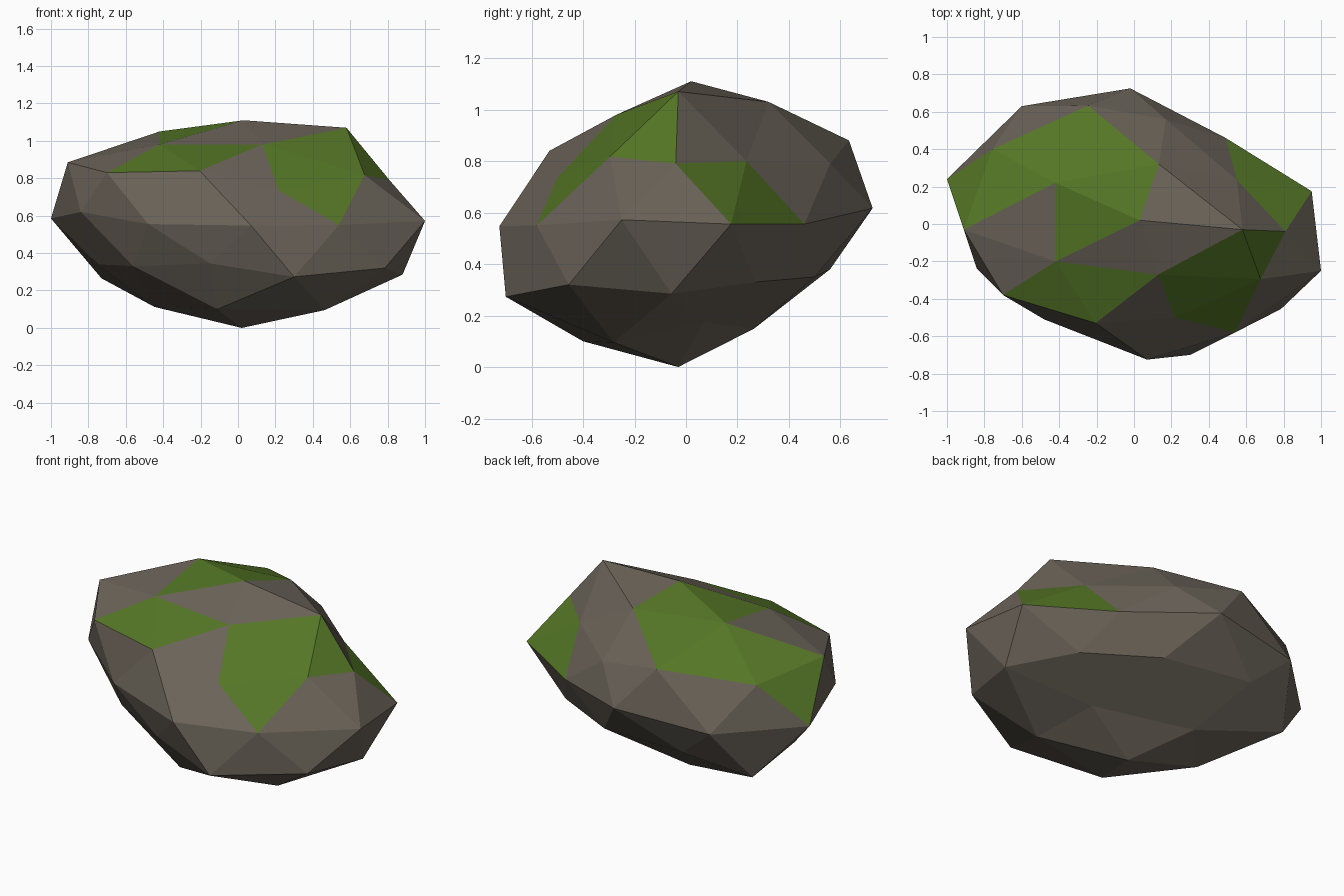
import bpy, bmesh, math


def material(name, rgb):
    m = bpy.data.materials.new(name)
    m.diffuse_color = (*rgb, 1)
    return m


# Rings of the boulder from bottom to top, each counter-clockwise from +x
RINGS = [
    [(.02, -.03, 0)],
    [(.36, .07, .175), (-.21, .263, .148), (-.446, .01, .112), (-.11, -.4, .1), (.463, -.28, .095)],
    [(.88, -.056, .285), (.2, .5, .35), (-.73, .405, .265), (-.56, -.32, .33), (.3, -.7, .273)],
    [(.62, .27, .33), (-.37, .56, .38), (-.75, .03, .34), (-.15, -.57, .345), (.785, -.455, .32)],
    [(.95, .175, .555), (.49, .46, .555), (-.02, .725, .617), (-.6, .63, .575), (-1, .24, .585),
     (-.84, -.24, .62), (-.48, -.51, .555), (.07, -.725, .547), (.54, -.58, .55), (1, -.25, .572)],
    [(.81, -.04, .79), (.17, .56, .79), (-.757, .4, .83), (-.7, -.38, .83), (.218, -.5, .735)],
    [(.55, .235, .8), (-.245, .633, .88), (-.91, -.03, .885), (-.205, -.53, .84), (.677, -.295, .817)],
    [(.58, -.03, 1.07), (.133, .32, 1.03), (-.42, .22, 1.05), (-.42, -.2, .98), (.13, -.27, .98)],
    [(.03, .02, 1.11)],
]

# Moss facets, by their corner numbers in ring order
MOSS = {
    (38, 39, 41), (37, 38, 41), (32, 37, 38), (28, 32, 38), (28, 33, 38), (20, 28, 33),  # crown, back left
    (29, 34, 39), (34, 39, 40),                                                        # front left
    (35, 36, 40), (30, 35, 40), (24, 30, 35), (26, 35, 36),                            # front right
    (16, 17, 31), (16, 26, 31),                                                        # right side
}

# Boulder: an icosphere with its rings pushed into a rough shape
bm = bmesh.new()
bmesh.ops.create_icosphere(bm, subdivisions=2, radius=1)


def ring_order(v):
    x, y, z = v.co
    angle = 0 if abs(z) > .99 else (math.atan2(y, x) + .1) % (2 * math.pi)
    return (round(z, 2), angle)


ordered = sorted(bm.verts, key=ring_order)
number = {v: i for i, v in enumerate(ordered)}
for v, p in zip(ordered, [p for ring in RINGS for p in ring]):
    v.co = p
for f in bm.faces:
    f.smooth = False
    f.material_index = int(tuple(sorted(number[v] for v in f.verts)) in MOSS)

mesh = bpy.data.meshes.new("boulder")
bm.to_mesh(mesh)
bm.free()
mesh.materials.append(material("grey stone", (.147, .126, .1)))
mesh.materials.append(material("green moss", (.09, .182, .019)))
boulder = bpy.data.objects.new("boulder", mesh)
bpy.context.collection.objects.link(boulder)
